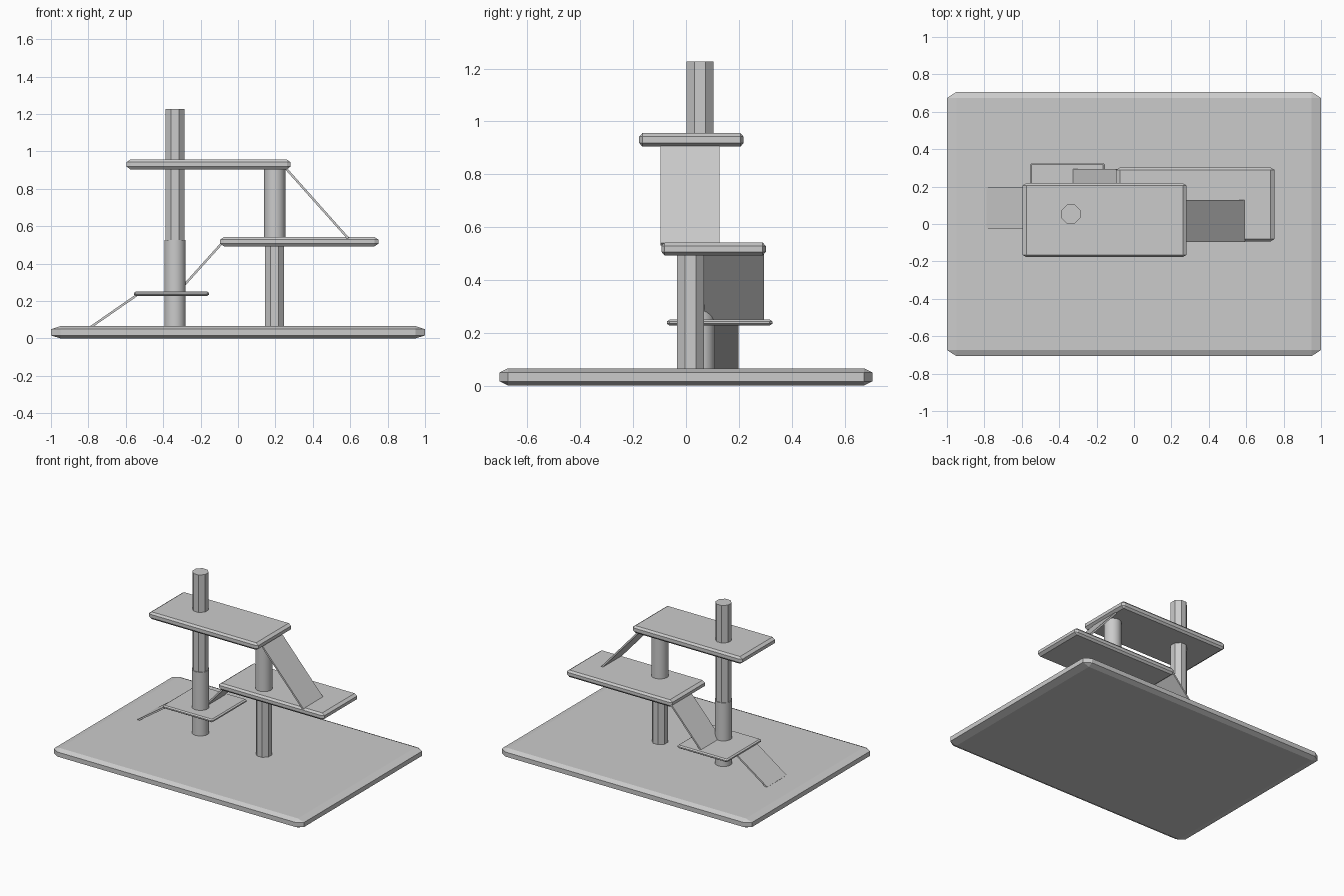
import bpy, bmesh, math
from mathutils import Matrix

if "Cube" in bpy.data.objects:
    bpy.data.objects.remove(bpy.data.objects["Cube"])


def finish(name, bm):
    mesh = bpy.data.meshes.new(name)
    bm.to_mesh(mesh)
    bm.free()
    ob = bpy.data.objects.new(name, mesh)
    bpy.context.collection.objects.link(ob)
    return ob


def slab(name, x, y, z, bevel):
    """Box with one chamfer on every edge, with its own width per axis."""
    bm = bmesh.new()
    bmesh.ops.create_cube(bm, size=1)
    size = [b - a for a, b in (x, y, z)]
    mid = [(a + b) / 2 for a, b in (x, y, z)]
    bmesh.ops.scale(bm, vec=[s / b for s, b in zip(size, bevel)], verts=bm.verts)
    bmesh.ops.bevel(bm, geom=bm.edges[:], offset=1, segments=1,
                    affect='EDGES', profile=0.5)
    bmesh.ops.scale(bm, vec=bevel, verts=bm.verts)
    bmesh.ops.translate(bm, vec=mid, verts=bm.verts)
    return finish(name, bm)


def post(name, x, y, z0, z1, radius, sides, smooth=False):
    bm = bmesh.new()
    turn = Matrix.Translation((x, y, (z0 + z1) / 2)) @ Matrix.Rotation(math.pi / sides, 4, 'Z')
    bmesh.ops.create_cone(bm, cap_ends=True, segments=sides, radius1=radius,
                          radius2=radius, depth=z1 - z0, matrix=turn)
    for f in bm.faces:
        f.smooth = smooth and len(f.verts) == 4
    for e in bm.edges:
        e.smooth = all(len(f.verts) == 4 for f in e.link_faces)
    return finish(name, bm)


def ramp(name, start, end, y, thick=0.012):
    """Thin sloping board running between two (x, z) points."""
    (xa, za), (xb, zb) = start, end
    length = math.hypot(xb - xa, zb - za)
    angle = math.atan2(zb - za, xb - xa)
    m = (Matrix.Translation(((xa + xb) / 2, (y[0] + y[1]) / 2, (za + zb) / 2))
         @ Matrix.Rotation(-angle, 4, 'Y')
         @ Matrix.Diagonal((length, y[1] - y[0], thick, 1)))
    bm = bmesh.new()
    bmesh.ops.create_cube(bm, size=1, matrix=m)
    return finish(name, bm)


# Base and the three platforms
slab("base", (-1, 1), (-0.706, 0.706), (0, 0.065), (0.05, 0.032, 0.016))
slab("low_platform", (-0.557, -0.155), (-0.072, 0.327), (0.227, 0.25), (0.01, 0.01, 0.007))
slab("middle_platform", (-0.095, 0.75), (-0.093, 0.302), (0.492, 0.542), (0.02, 0.012, 0.014))
slab("top_platform", (-0.596, 0.281), (-0.177, 0.218), (0.904, 0.956), (0.02, 0.012, 0.014))

# Left post: round lower sleeve, faceted upper pole
post("left_sleeve", -0.337, 0.053, 0.05, 0.525, 0.057, 32, True)
post("left_pole", -0.337, 0.053, 0.5, 1.227, 0.055, 8)

# Right post: faceted lower pole, round upper sleeve
post("right_pole", 0.196, 0.017, 0.05, 0.51, 0.055, 8)
post("right_sleeve", 0.196, 0.017, 0.53, 0.92, 0.057, 32, True)

# Ramps between the levels
ramp("low_ramp", (-0.785, 0.062), (-0.54, 0.232), (-0.025, 0.198))
ramp("middle_ramp", (-0.328, 0.24), (-0.085, 0.51), (0.07, 0.295))
ramp("top_ramp", (0.25, 0.915), (0.589, 0.535), (-0.097, 0.127))
